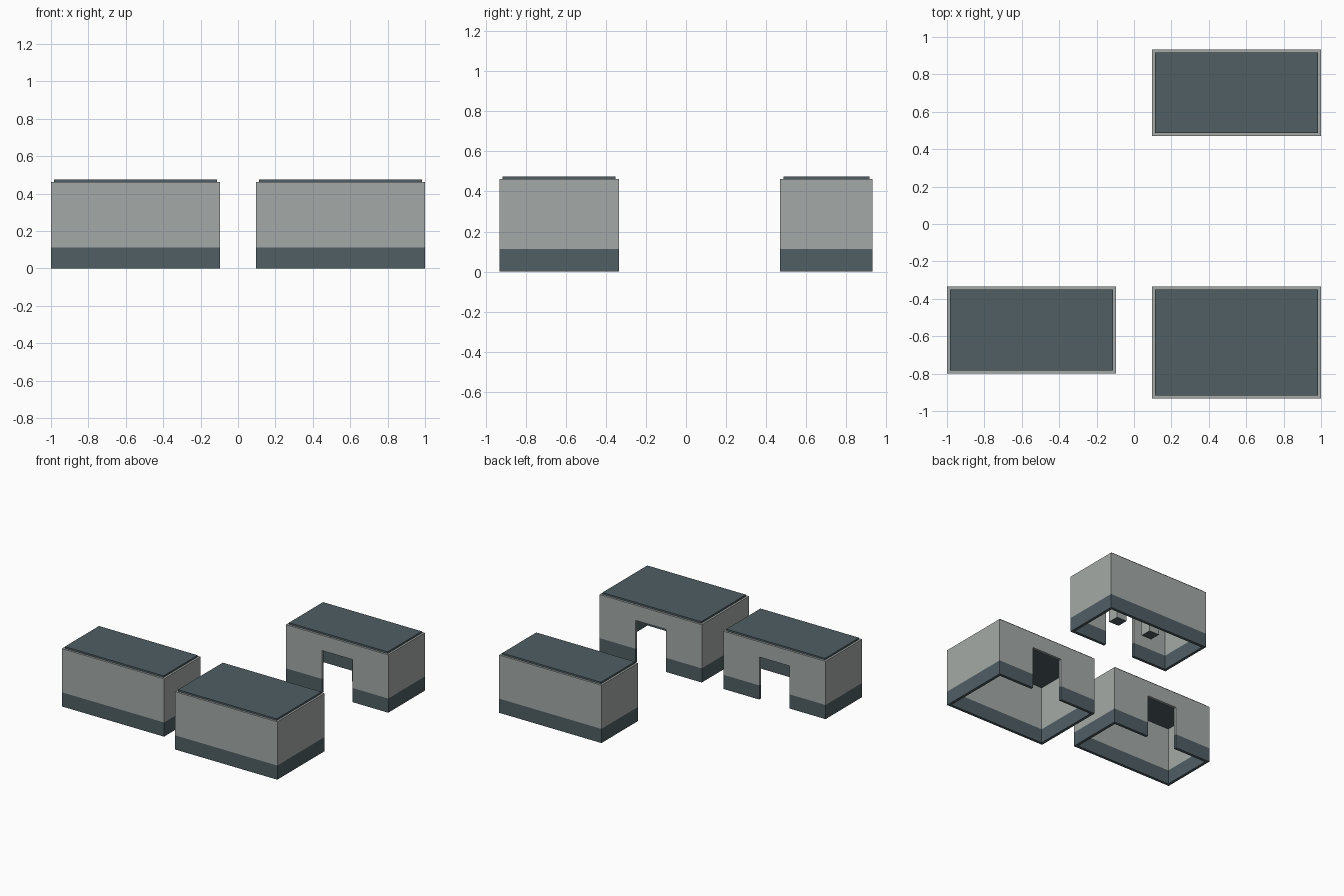
import bpy, bmesh
from mathutils import Vector

if "Cube" in bpy.data.objects:
    bpy.data.objects.remove(bpy.data.objects["Cube"])

WALL_TOP, ROOF_TOP = 0.462, 0.476
BAND_TOP, DOOR_TOP = 0.113, 0.34
THICK, ROOF_INSET, DOOR_HALF = 0.022, 0.016, 0.134


def material(name, rgb):
    m = bpy.data.materials.new(name)
    m.diffuse_color = (*rgb, 1)
    m.use_nodes = True
    m.node_tree.nodes["Principled BSDF"].inputs["Base Color"].default_value = m.diffuse_color
    return m


GREY = material("wall grey", (0.37, 0.40, 0.385))
SLATE = material("slate", (0.080, 0.112, 0.127))


def box(name, lo, hi, mats=()):
    """Axis-aligned box between two corners."""
    bm = bmesh.new()
    bmesh.ops.create_cube(bm, size=1)
    lo, hi = Vector(lo), Vector(hi)
    for v in bm.verts:
        v.co = Vector([l + (c + 0.5) * (h - l) for c, l, h in zip(v.co, lo, hi)])
    me = bpy.data.meshes.new(name)
    bm.to_mesh(me)
    bm.free()
    ob = bpy.data.objects.new(name, me)
    bpy.context.collection.objects.link(ob)
    for m in mats:
        me.materials.append(m)
    return ob


def cut(ob, cutter):
    """Subtract a cutter and throw it away."""
    mod = ob.modifiers.new("cut", 'BOOLEAN')
    mod.operation, mod.solver, mod.object = 'DIFFERENCE', 'EXACT', cutter
    bpy.context.view_layer.objects.active = ob
    bpy.ops.object.modifier_apply(modifier=mod.name)
    bpy.data.objects.remove(cutter, do_unlink=True)


def building(name, x0, x1, y0, y1, door_y):
    # hollow walls, open underneath, with a doorway in one long side
    walls = box(name + "_walls", (x0, y0, 0), (x1, y1, WALL_TOP), (GREY, SLATE))
    t = THICK
    cut(walls, box("room_cutter", (x0 + t, y0 + t, -1), (x1 - t, y1 - t, 1)))
    xc = (x0 + x1) / 2
    cut(walls, box("door_cutter", (xc - DOOR_HALF, door_y - 0.1, -1),
                   (xc + DOOR_HALF, door_y + 0.1, DOOR_TOP)))

    # dark base band, split at its top edge
    bm = bmesh.new()
    bm.from_mesh(walls.data)
    bmesh.ops.bisect_plane(bm, geom=bm.verts[:] + bm.edges[:] + bm.faces[:],
                           plane_co=(0, 0, BAND_TOP), plane_no=(0, 0, 1))
    for f in bm.faces:
        f.material_index = int(f.calc_center_median().z < BAND_TOP)
    bm.to_mesh(walls.data)
    bm.free()

    # roof slab set in from the wall edge
    i = ROOF_INSET
    box(name + "_roof", (x0 + i, y0 + i, WALL_TOP), (x1 - i, y1 - i, ROOF_TOP), (SLATE,))


building("left_building", -1, -0.095, -0.798, -0.335, -0.335)
building("right_building", 0.095, 1, -0.932, -0.335, -0.335)
building("rear_building", 0.095, 1, 0.47, 0.932, 0.47)

# two small pedestals inside the rear building, dark underneath
for n, x in enumerate((0.52, 0.83)):
    p = box(f"pedestal_{n + 1}", (x - 0.045, 0.76, 0), (x + 0.045, 0.85, 0.17), (GREY, SLATE))
    for f in p.data.polygons:
        f.material_index = int(f.normal.z < -0.5)
